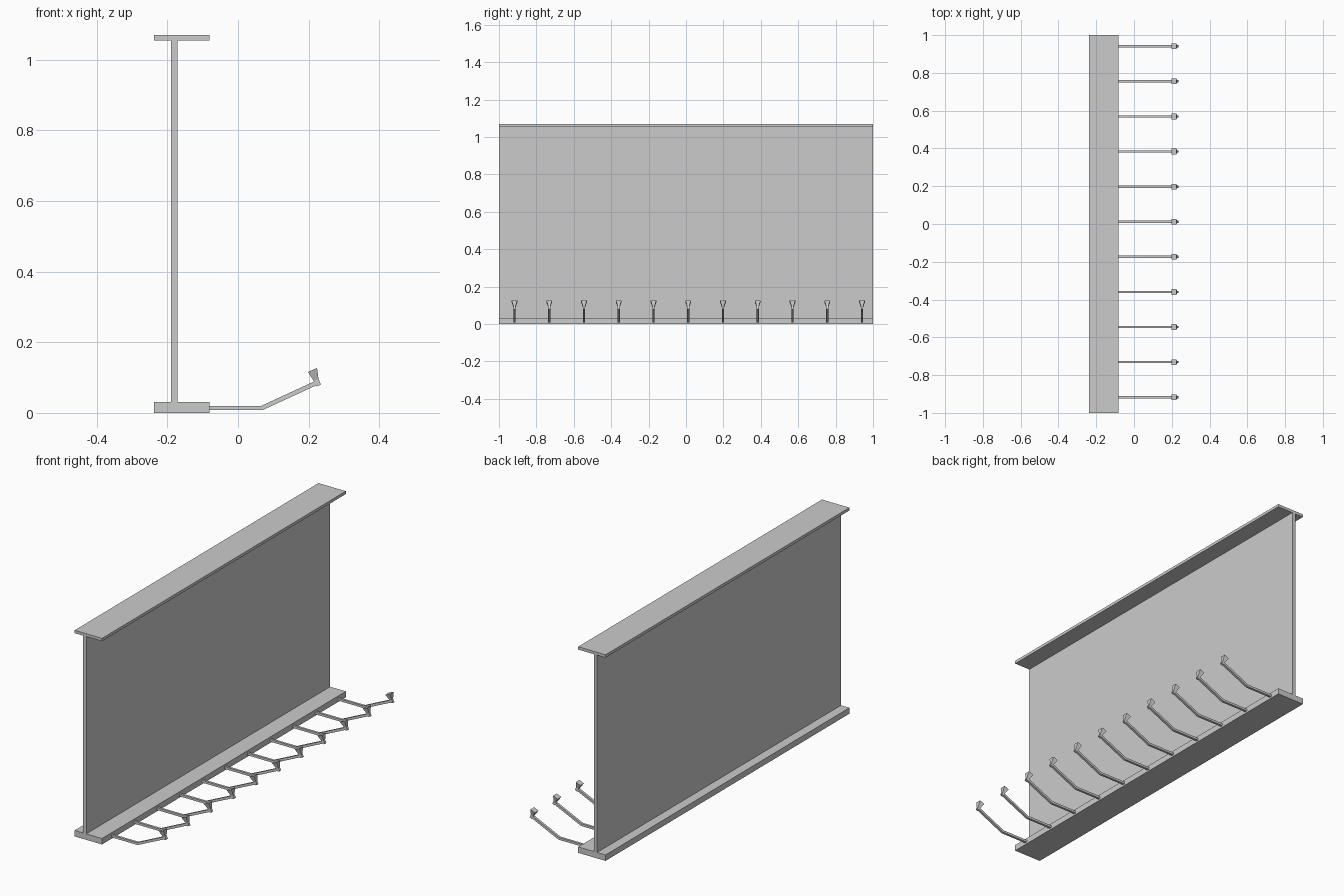
import bpy, bmesh

cube = bpy.data.objects.get("Cube")
if cube:
    bpy.data.objects.remove(cube, do_unlink=True)

# One flat grey for everything
grey = bpy.data.materials.new("plain_grey")
grey.use_nodes = True
grey.diffuse_color = (0.6, 0.6, 0.6, 1)
grey.node_tree.nodes["Principled BSDF"].inputs["Base Color"].default_value = (0.6, 0.6, 0.6, 1)


def loft(name, sections):
    """Mesh through rectangular sections: two x-z edge points and a half width in y."""
    bm = bmesh.new()
    rings = []
    for (xa, za), (xb, zb), w in sections:
        corners = [(xa, -w, za), (xa, w, za), (xb, w, zb), (xb, -w, zb)]
        rings.append([bm.verts.new(c) for c in corners])
    for a, b in zip(rings, rings[1:]):
        for i in range(4):
            j = (i + 1) % 4
            bm.faces.new((a[i], a[j], b[j], b[i]))
    bm.faces.new(rings[0][::-1])
    bm.faces.new(rings[-1])
    bmesh.ops.recalc_face_normals(bm, faces=bm.faces)
    mesh = bpy.data.meshes.new(name)
    bm.to_mesh(mesh)
    bm.free()
    mesh.materials.append(grey)
    return mesh


def place(name, mesh, y=0):
    obj = bpy.data.objects.new(name, mesh)
    obj.location.y = y
    bpy.context.collection.objects.link(obj)


def slab(name, x0, x1, z0, z1):
    place(name, loft(name, [((x0, z0), (x1, z0), 1), ((x0, z1), (x1, z1), 1)]))


# Wall panel with its base and cap
slab("base_flange", -0.238, -0.081, 0, 0.031)
slab("wall_panel", -0.19, -0.171, 0.031, 1.055)
slab("top_flange", -0.238, -0.081, 1.055, 1.07)

# Bent arm and flared lamp head, shared by the whole row
arm = loft("lamp_arm", [
    ((-0.081, 0.008), (-0.081, 0.02), 0.006),
    ((0.070, 0.008), (0.066, 0.02), 0.006),
    ((0.228, 0.081), (0.222, 0.092), 0.006),
])
head = loft("lamp_head", [
    ((0.223, 0.075), (0.235, 0.080), 0.006),
    ((0.215, 0.090), (0.228, 0.096), 0.006),
    ((0.198, 0.116), (0.224, 0.127), 0.015),
])
for i in range(11):
    y = -0.917 + i * 0.1858
    place(f"lamp_arm_{i + 1}", arm, y)
    place(f"lamp_head_{i + 1}", head, y)
